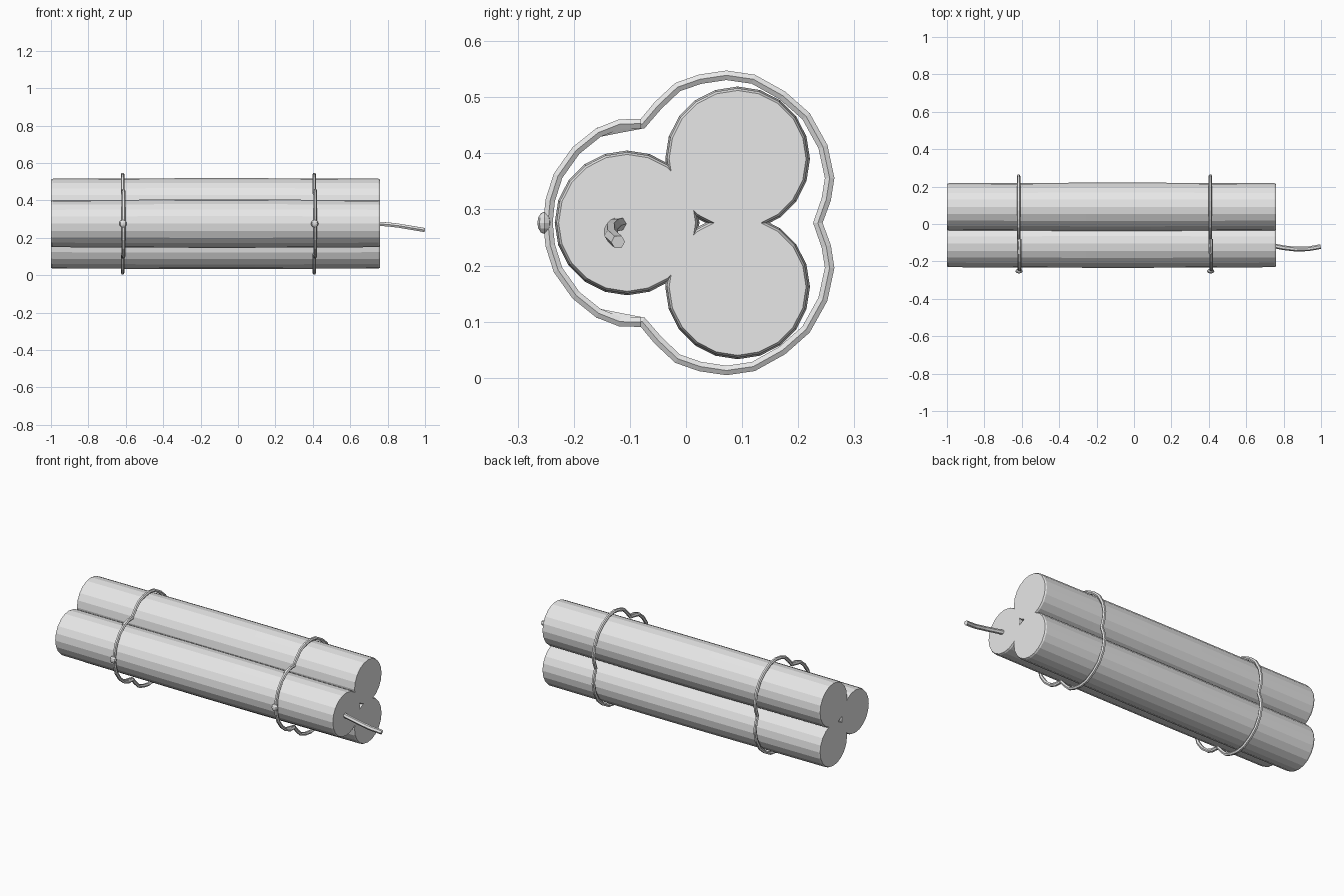
import bpy, bmesh, math

if "Cube" in bpy.data.objects:
    bpy.data.objects.remove(bpy.data.objects["Cube"])

MID_Z = 0.276   # height of the bundle's plane of symmetry

grey = bpy.data.materials.new("plain_grey")
grey.diffuse_color = (0.8, 0.8, 0.8, 1)
grey.use_nodes = True
grey.node_tree.nodes["Principled BSDF"].inputs["Base Color"].default_value = grey.diffuse_color


def finish(obj, name):
    obj.name = name
    obj.data.materials.clear()
    obj.data.materials.append(grey)


def stick(name, y, z, sides=20):
    """Slightly barrelled tube along x with chamfered ends."""
    profile = [(-1, 0.122), (-0.99, 0.126), (-0.62, 0.1272), (-0.26, 0.129),
               (0.09, 0.129), (0.42, 0.1272), (0.752, 0.126), (0.76, 0.122)]
    bm = bmesh.new()
    rings = []
    for x, r in profile:
        rings.append([bm.verts.new((x, y + r * math.cos(a), z + r * math.sin(a)))
                      for a in (2 * math.pi * i / sides for i in range(sides))])
    for r0, r1 in zip(rings, rings[1:]):
        for i in range(sides):
            j = (i + 1) % sides
            bm.faces.new((r0[i], r0[j], r1[j], r1[i]))
    bm.faces.new(rings[0])
    bm.faces.new(rings[-1])
    bmesh.ops.recalc_face_normals(bm, faces=bm.faces)
    mesh = bpy.data.meshes.new(name)
    bm.to_mesh(mesh)
    bm.free()
    obj = bpy.data.objects.new(name, mesh)
    bpy.context.collection.objects.link(obj)
    finish(obj, name)


def cord(name, points, radius):
    """Faceted six-sided cord swept along a path."""
    curve = bpy.data.curves.new(name, 'CURVE')
    curve.dimensions = '3D'
    curve.bevel_depth = radius
    curve.bevel_resolution = 1
    curve.use_fill_caps = True
    spline = curve.splines.new('POLY')
    spline.points.add(len(points) - 1)
    for p, co in zip(spline.points, points):
        p.co = (*co, 1)
    spline.use_smooth = False
    obj = bpy.data.objects.new(name, curve)
    bpy.context.collection.objects.link(obj)
    bpy.ops.object.select_all(action='DESELECT')
    obj.select_set(True)
    bpy.context.view_layer.objects.active = obj
    bpy.ops.object.convert(target='MESH')
    finish(bpy.context.object, name)


def mirrored(half):
    """Complete a path of (y, height above mid plane) below the mid plane."""
    return half + [(y, -h) for y, h in reversed(half) if h > 0]


# Three sticks
stick("front_stick", -0.105, MID_Z)
stick("upper_back_stick", 0.092, MID_Z + 0.114)
stick("lower_back_stick", 0.092, MID_Z - 0.114)

# Two ties, each a front strand lapped over a back strand, with a knot
front_half = [(-0.08, 0.177), (-0.118, 0.176), (-0.156, 0.161), (-0.196, 0.129),
              (-0.228, 0.084), (-0.242, 0.04), (-0.246, 0)]
back_half = [(-0.158, 0.161), (-0.118, 0.169), (-0.078, 0.176), (-0.05, 0.209),
             (-0.015, 0.242), (0.025, 0.256), (0.072, 0.263), (0.12, 0.256),
             (0.172, 0.227), (0.214, 0.19), (0.244, 0.136), (0.256, 0.08),
             (0.25, 0.042), (0.235, 0)]
for side, x in (("left", -0.615), ("right", 0.41)):
    for part, half, dx in (("front", front_half, 0.003), ("back", back_half, -0.002)):
        path = [(x + dx, y, MID_Z + h) for y, h in mirrored(half)]
        cord(f"{side}_tie_{part}", path, 0.0098)
    bpy.ops.mesh.primitive_uv_sphere_add(segments=8, ring_count=6, radius=0.02,
                                         location=(x, -0.252, MID_Z))
    bpy.context.object.scale = (1, 0.65, 1)
    finish(bpy.context.object, f"{side}_knot")

# Fuse drooping out of the front stick
cord("fuse", [(0.74, -0.115, 0.275), (0.8, -0.127, 0.272), (0.86, -0.134, 0.265),
              (0.93, -0.133, 0.253), (0.997, -0.121, 0.242)], 0.0125)
